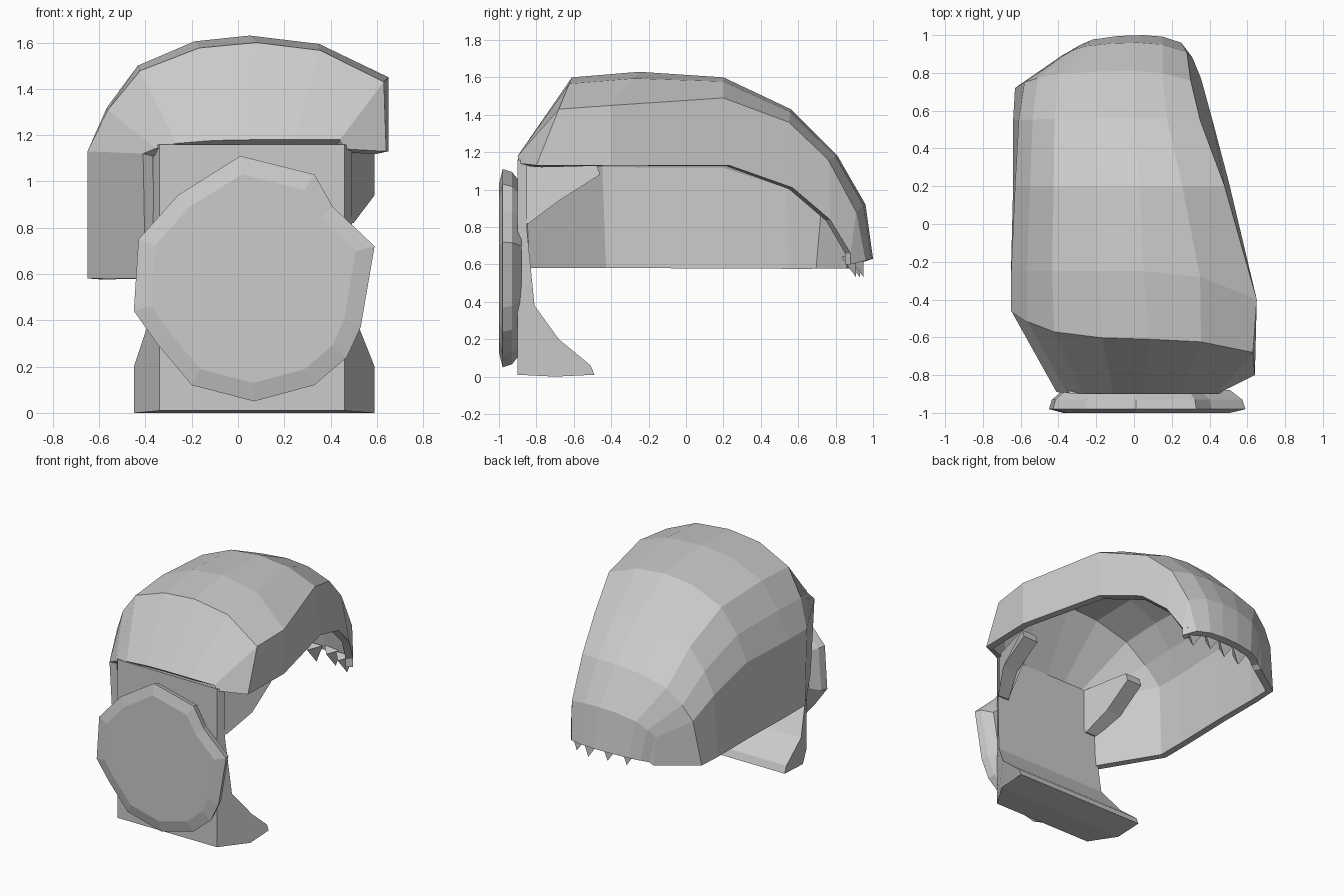
import bpy, bmesh

if "Cube" in bpy.data.objects:
    bpy.data.objects.remove(bpy.data.objects["Cube"])


def make(name, verts, faces, thickness=0, outward=True):
    bm = bmesh.new()
    vs = [bm.verts.new(v) for v in verts]
    for f in faces:
        bm.faces.new([vs[i] for i in f])
    bmesh.ops.remove_doubles(bm, verts=bm.verts[:], dist=0.003)
    if outward:
        bmesh.ops.recalc_face_normals(bm, faces=bm.faces[:])
    elif sum(f.normal.z * f.calc_area() for f in bm.faces) < 0:
        bmesh.ops.reverse_faces(bm, faces=bm.faces[:])
    me = bpy.data.meshes.new(name)
    bm.to_mesh(me)
    bm.free()
    ob = bpy.data.objects.new(name, me)
    bpy.context.collection.objects.link(ob)
    if thickness:
        m = ob.modifiers.new("thickness", 'SOLIDIFY')
        m.thickness = thickness
        m.offset = -1
    return ob


def loft(name, rings, closed=True, caps=True, **kw):
    n = len(rings[0])
    verts = [p for r in rings for p in r]
    faces = [(i * n + j, i * n + (j + 1) % n, (i + 1) * n + (j + 1) % n, (i + 1) * n + j)
             for i in range(len(rings) - 1) for j in range(n if closed else n - 1)]
    if caps:
        faces += [tuple(range(n)), tuple(range((len(rings) - 1) * n, len(rings) * n))]
    return make(name, verts, faces, **kw)


# Helmet shell: left hem, left wall top, crown, right shoulder, right hem per station
stations = [
    [(-.40, -.86, .58), (-.41, -.89, 1.12), (.05, -.90, 1.18), (.44, -.90, 1.18), (.46, -.89, 1.14)],
    [(-.65, -.44, .58), (-.65, -.46, 1.13), (.08, -.61, 1.60), (.63, -.68, 1.43), (.64, -.80, 1.13)],
    [(-.65, -.20, .58), (-.65, -.25, 1.13), (.05, -.25, 1.63), (.65, -.40, 1.45), (.65, -.40, 1.13)],
    [(-.64, .20, .58), (-.63, .20, 1.13), (.03, .20, 1.60), (.48, .20, 1.49), (.50, .23, 1.13)],
    [(-.64, .55, .58), (-.61, .55, 1.02), (.00, .56, 1.43), (.35, .55, 1.36), (.41, .57, 1.01)],
    [(-.63, .72, .58), (-.58, .75, .90), (.00, .81, 1.18), (.30, .76, 1.16), (.355, .77, .84)],
    [(-.37, .90, .58), (-.38, .89, .78), (.02, .96, .92), (.28, .91, .88), (.31, .88, .66)],
    [(-.37, .90, .58), (-.34, .91, .60), (.05, 1.0, .63), (.25, .96, .62), (.31, .88, .60)],
]


def arc(a, b, fx, fz):
    return (a[0] + (b[0] - a[0]) * fx, a[1] + (b[1] - a[1]) * fz, a[2] + (b[2] - a[2]) * fz)


rings = []
for a, b, top, g, h in stations:
    rings.append([a, b, arc(b, top, .12, .38), arc(b, top, .31, .74), arc(b, top, .66, .95),
                  top, arc(top, g, .5, .2), g, h])
loft("helmet_shell", rings, closed=False, caps=False, thickness=.05, outward=False)


# Face guard: profiles that flare sideways toward the rear
def extrude(name, profile, left, right):
    def side(x0, x1):
        return [(x0 + (x1 - x0) * min(1, (y + .9) / .2), y, z) for y, z in profile]
    loft(name, [side(*left), side(*right)])


jaw = [(-.90, 1.16), (-.90, .01), (-.70, 0), (-.49, .01), (-.51, .06), (-.68, .20),
       (-.81, .38), (-.85, .78), (-.85, 1.15)]
cheek = [(-.88, 1.15), (-.88, .82), (-.84, .82), (-.68, .94), (-.46, 1.08), (-.48, 1.14)]
extrude("face_guard", jaw, (-.34, -.45), (.46, .59))
extrude("left_cheek", cheek, (-.34, -.45), (-.26, -.33))
extrude("right_cheek", cheek, (.38, .47), (.46, .59))

# Round front plate, almost flat in front
outline = [(.01, 1.11), (.33, 1.03), (.41, .89), (.59, .72), (.53, .37), (.47, .24), (.33, .12),
           (.07, .05), (-.20, .12), (-.35, .30), (-.45, .44), (-.43, .75), (-.26, .94)]


def plate(y, s):
    return [(.05 + (x - .05) * s, y, .58 + (z - .58) * s) for x, z in outline]


loft("front_plate", [plate(-.88, .85), plate(-.93, .97), plate(-.98, 1), plate(-1, .85)])

# Ragged hem at the lower back
for i, x in enumerate((-.18, -.04, .10, .22)):
    y = .91 + .02 * (i % 3)
    make("hem_tooth", [(x - .07, y, .66), (x + .07, y, .66), (x, y - .08, .64), (x + .02, y, .53)],
         [(0, 1, 3), (1, 2, 3), (2, 0, 3), (0, 2, 1)])
